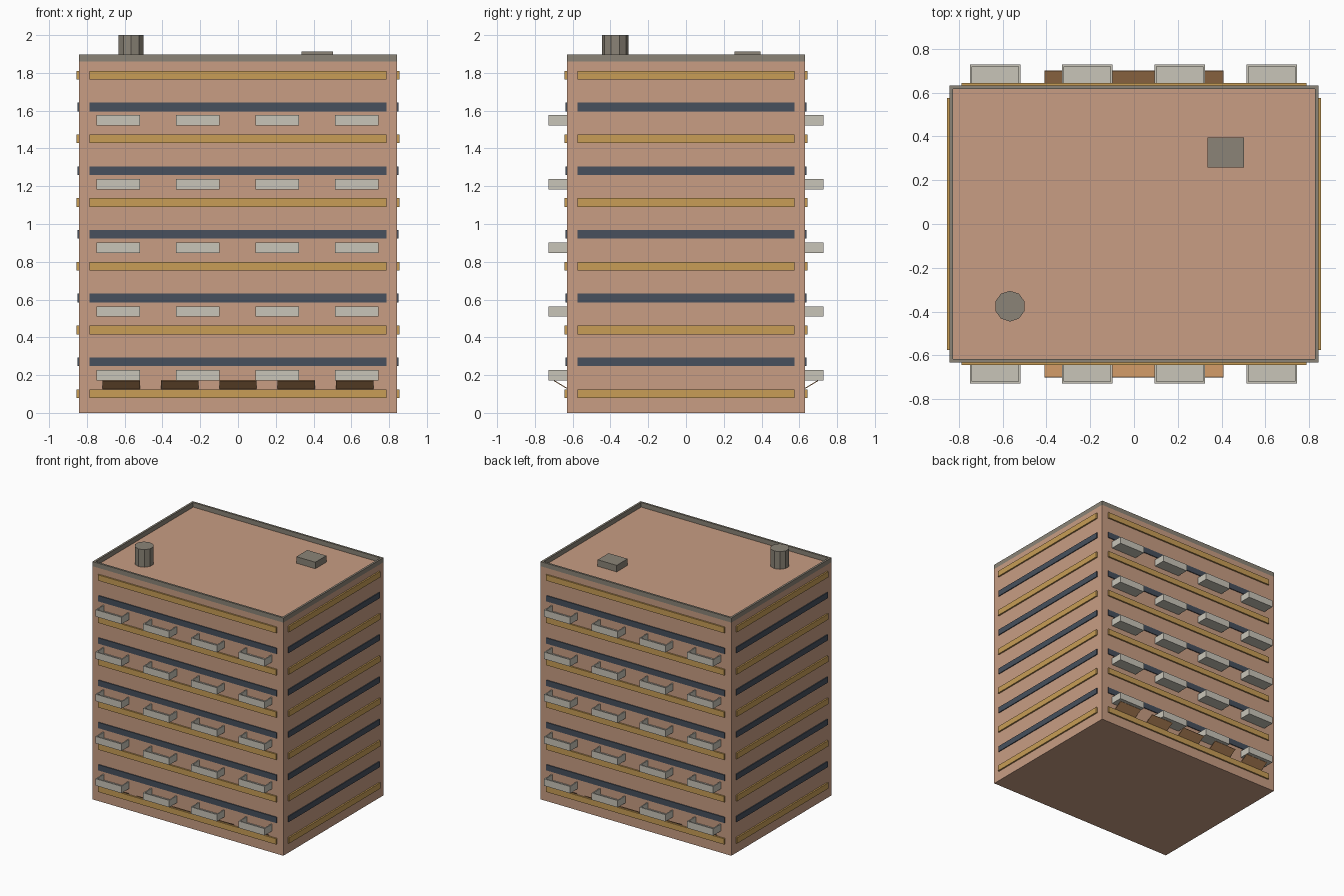
import bpy, bmesh, math
from mathutils import Matrix, Vector

cube = bpy.data.objects.get("Cube")
if cube:
    bpy.data.objects.remove(cube, do_unlink=True)

W, D, ROOF, TOP = 0.842, 0.631, 1.86, 1.897   # half width, half depth, roof and parapet heights
STOREY = 0.3372


def material(name, *srgb):
    linear = [((c / 255 + 0.055) / 1.055) ** 2.4 for c in srgb] + [1.0]
    m = bpy.data.materials.new(name)
    m.use_nodes = True
    m.diffuse_color = linear
    m.node_tree.nodes["Principled BSDF"].inputs["Base Color"].default_value = linear
    return m


clay = material("clay wall", 200, 157, 131)
ochre = material("ochre band", 200, 157, 86)
slate = material("slate window", 71, 80, 93)
stone = material("grey stone", 139, 132, 119)
concrete = material("pale concrete", 201, 197, 185)
canvas = material("tan awning", 192, 141, 94)


def box(bm, x0, x1, y0, y1, z0, z1, turn=None):
    size = Matrix.Diagonal((x1 - x0, y1 - y0, z1 - z0, 1))
    place = Matrix.Translation(((x0 + x1) / 2, (y0 + y1) / 2, (z0 + z1) / 2))
    bmesh.ops.create_cube(bm, size=1, matrix=place @ (turn or Matrix()) @ size)


def finish(bm, name, mat, mirror_y=False):
    mesh = bpy.data.meshes.new(name)
    bm.to_mesh(mesh)
    bm.free()
    mesh.materials.append(mat)
    ob = bpy.data.objects.new(name, mesh)
    bpy.context.collection.objects.link(ob)
    if mirror_y:
        mod = ob.modifiers.new("Both sides", 'MIRROR')
        mod.use_axis = (False, True, False)
    return ob


# Main block
bm = bmesh.new()
box(bm, -W, W, -D, D, 0, ROOF)
finish(bm, "building_body", clay)

# Parapet rim around the roof
bm = bmesh.new()
t = 0.016
for s in (-1, 1):
    box(bm, -W, W, *sorted((s * D, s * (D - t))), ROOF, TOP)
    box(bm, *sorted((s * W, s * (W - t))), t - D, D - t, ROOF, TOP)
finish(bm, "parapet", stone)


# Horizontal bands on all four walls
def bands(name, mat, first, count, height, out):
    bm = bmesh.new()
    for i in range(count):
        z0 = first + i * STOREY
        for s in (-1, 1):
            box(bm, -0.787, 0.787, *sorted((s * (D - 0.01), s * (D + out))), z0, z0 + height)
            box(bm, *sorted((s * (W - 0.01), s * (W + out))), -0.575, 0.575, z0, z0 + height)
    finish(bm, name, mat)


bands("floor_bands", ochre, 0.079, 6, 0.046, 0.012)
bands("window_strips", slate, 0.248, 5, 0.046, 0.007)

# Balconies: open trays, front and back
bm = bmesh.new()
half, front, wall = 0.115, -0.728, 0.009
for row in range(5):
    z0 = 0.172 + row * STOREY
    z1 = z0 + 0.055
    for col in range(4):
        x = -0.634 + 0.421 * col
        box(bm, x - half, x + half, front, -D, z0, z0 + wall)
        box(bm, x - half, x + half, front, front + wall, z0 + wall, z1)
        for s in (-1, 1):
            box(bm, *sorted((x + s * half, x + s * (half - wall))), front + wall, -D, z0 + wall, z1)
finish(bm, "balconies", concrete, mirror_y=True)

# Tilted awnings above the ground floor
bm = bmesh.new()
tilt = Matrix.Rotation(-math.radians(31), 4, 'X')
for col in range(-2, 3):
    x = 0.309 * col
    box(bm, x - 0.099, x + 0.099, -0.705, -0.625, 0.148, 0.153, tilt)
finish(bm, "awnings", canvas, mirror_y=True)

# Rooftop hatch and vent
bm = bmesh.new()
box(bm, 0.335, 0.503, 0.257, 0.395, ROOF, 1.912)
finish(bm, "roof_hatch", stone)

bm = bmesh.new()
bmesh.ops.create_cone(bm, cap_ends=True, segments=10, radius1=0.07, radius2=0.07, depth=2 - ROOF,
                      matrix=Matrix.Translation((-0.566, -0.375, (2 + ROOF) / 2)))
# Turn the vent so that corners point to front and back
vent_axis = Vector((-0.566, -0.375, 0))
if max(v.co.y for v in bm.verts) + 0.375 < 0.069:
    bmesh.ops.rotate(bm, verts=bm.verts, cent=vent_axis, matrix=Matrix.Rotation(math.pi / 2, 3, 'Z'))
finish(bm, "roof_vent", stone)
